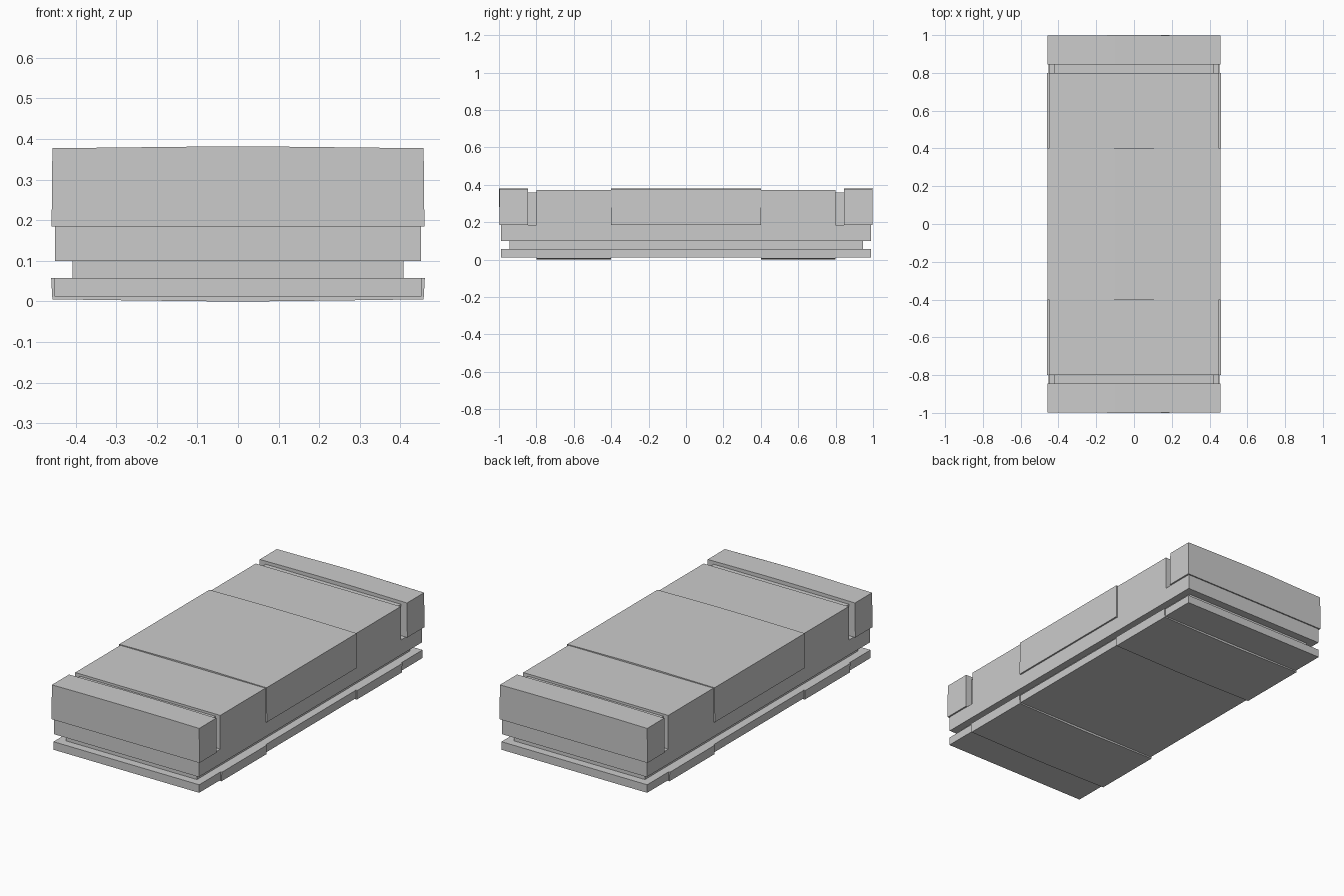
import bpy, bmesh

if "Cube" in bpy.data.objects:
    bpy.data.objects.remove(bpy.data.objects["Cube"])


def extrude_profile(name, pts, y0, y1):
    """Closed XZ outline swept from y0 to y1."""
    bm = bmesh.new()
    face = bm.faces.new([bm.verts.new((x, y0, z)) for x, z in pts])
    geo = bmesh.ops.extrude_face_region(bm, geom=[face])["geom"]
    verts = [g for g in geo if isinstance(g, bmesh.types.BMVert)]
    bmesh.ops.translate(bm, verts=verts, vec=(0, y1 - y0, 0))
    bmesh.ops.recalc_face_normals(bm, faces=bm.faces)
    mesh = bpy.data.meshes.new(name)
    bm.to_mesh(mesh)
    bm.free()
    obj = bpy.data.objects.new(name, mesh)
    bpy.context.collection.objects.link(obj)
    return obj


def block(name, x, y0, y1, z0, z1):
    return extrude_profile(name, [(-x, z0), (x, z0), (x, z1), (-x, z1)], y0, y1)


def mirror_profile(right):
    """Complete a right-hand outline (bottom to top) with its mirror."""
    return right + [(-x, z) for x, z in reversed(right)]


# Base plate and recessed neck
block("base_plate", 0.452, -0.99, 0.99, 0.012, 0.057)
block("recessed_neck", 0.407, -0.945, 0.945, 0.057, 0.1)

# Body: full-length lower tray, narrower core in the slots, main upper block
block("body_tray", 0.45, -0.99, 0.99, 0.1, 0.184)
block("body_core", 0.42, -0.98, 0.98, 0.184, 0.36)
block("body_main", 0.45, -0.8, 0.8, 0.184, 0.373)

# Slightly crowned outlines for the raised bands
crown = mirror_profile([(0.459, 0.184), (0.457, 0.377), (0.28, 0.379), (0.1, 0.381)])
foot = mirror_profile([(0.05, 0.0), (0.23, 0.002), (0.457, 0.005), (0.46, 0.057)])

# Central raised band
extrude_profile("centre_band", crown, -0.4, 0.4)

# End caps and underside bands, front and back
for side, s in (("front", -1), ("back", 1)):
    cap = extrude_profile(side + "_end_cap", crown, s * 0.845, s * 0.997)
    # Bow the outer face out a little
    for v in cap.data.vertices:
        if abs(v.co.y) > 0.9 and abs(v.co.x) < 0.2:
            v.co.y = s * 1.0
    extrude_profile(side + "_lower_band", foot, s * 0.4, s * 0.8)
